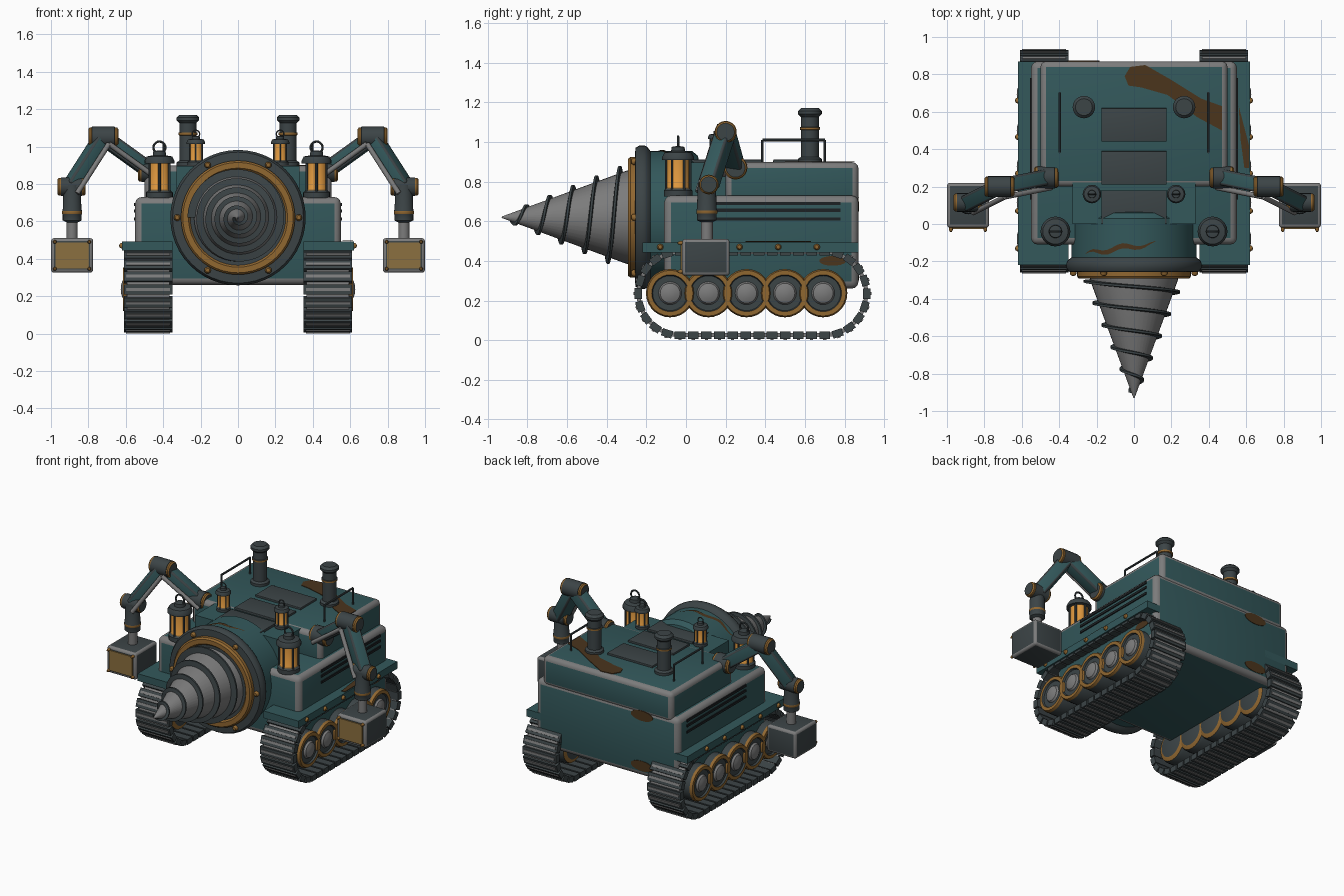
import bpy, bmesh
from math import sin, cos, pi, radians
from mathutils import Vector, Matrix

if "Cube" in bpy.data.objects:
    bpy.data.objects.remove(bpy.data.objects["Cube"])


def material(name, *rgb):
    m = bpy.data.materials.new(name)
    m.use_nodes = True
    m.diffuse_color = (*rgb, 1)
    m.node_tree.nodes["Principled BSDF"].inputs["Base Color"].default_value = (*rgb, 1)
    return m


TEAL = material("teal paint", .033, .098, .105)
SLATE = material("dark slate metal", .045, .058, .062)
GREY = material("worn grey metal", .2, .2, .2)
BRASS = material("brass", .28, .135, .03)
AMBER = material("amber glass", .75, .32, .05)
RUST = material("rust", .07, .035, .012)
TAN = material("tan plate", .26, .16, .05)
BLACK = material("dark slot", .012, .015, .017)


def finish(name, bm, mats, matrix=Matrix()):
    bmesh.ops.transform(bm, matrix=matrix, verts=bm.verts)
    bmesh.ops.recalc_face_normals(bm, faces=bm.faces)
    me = bpy.data.meshes.new(name)
    bm.to_mesh(me)
    bm.free()
    for m in mats:
        me.materials.append(m)
    me.shade_smooth()
    me.set_sharp_from_angle(angle=radians(35))
    ob = bpy.data.objects.new(name, me)
    bpy.context.scene.collection.objects.link(ob)
    return ob


def aim(loc, direction):
    return Matrix.Translation(loc) @ Vector(direction).to_track_quat('Z', 'Y').to_matrix().to_4x4()


def box(name, loc, size, mat, bevel=0, edge=None, matrix=None):
    bm = bmesh.new()
    bmesh.ops.create_cube(bm, size=1)
    bmesh.ops.scale(bm, vec=size, verts=bm.verts)
    if bevel:
        bmesh.ops.bevel(bm, geom=bm.edges[:], offset=bevel, segments=3, profile=.5,
                        affect='EDGES', material=1)
    return finish(name, bm, [mat, edge or mat], matrix or Matrix.Translation(loc))


def lathe(name, profile, loc, direction, sides=24):
    """Profile rows are (radius, height, material of the band up to the next row)."""
    bm = bmesh.new()
    mats = list(dict.fromkeys(p[2] for p in profile))
    rings = []
    for r, h, _ in profile:
        if r == 0:
            rings.append([bm.verts.new((0, 0, h))] * sides)
        else:
            rings.append([bm.verts.new((r * cos(2 * pi * i / sides), r * sin(2 * pi * i / sides), h))
                          for i in range(sides)])
    for a, b, row in zip(rings, rings[1:], profile):
        for i in range(sides):
            j = (i + 1) % sides
            f = bm.faces.new(list(dict.fromkeys((a[i], a[j], b[j], b[i]))))
            f.material_index = mats.index(row[2])
    return finish(name, bm, mats, aim(loc, direction))


def rod(name, a, b, radius, mat, sides=12):
    a, b = Vector(a), Vector(b)
    length = (b - a).length
    return lathe(name, [(0, 0, mat), (radius, 0, mat), (radius, length, mat), (0, length, mat)],
                 a, b - a, sides)


def beam(name, a, b, width, depth, mat):
    a, b = Vector(a), Vector(b)
    return box(name, None, (width, depth, (b - a).length), mat, .012, SLATE, aim((a + b) / 2, b - a))


def plate(name, points, matrix, mat):
    bm = bmesh.new()
    face = bm.faces.new([bm.verts.new((x, y, 0)) for x, y in points])
    top = bmesh.ops.extrude_face_region(bm, geom=[face])["geom"]
    bmesh.ops.translate(bm, vec=(0, 0, .004), verts=[v for v in top if isinstance(v, bmesh.types.BMVert)])
    return finish(name, bm, [mat], matrix)


def ring(name, loc, direction, radius, thick, mat):
    rows = [(radius + thick * cos(2 * pi * k / 8), thick * sin(2 * pi * k / 8), mat) for k in range(9)]
    return lathe(name, rows, loc, direction, 20)


def bolt(name, loc, direction, r=.016):
    return lathe(name, [(r, -.01, BRASS), (r, .006, BRASS), (r * .6, .016, BRASS), (0, .018, BRASS)],
                 loc, direction, 10)


# Hull
box("lower_hull", (0, .38, .495), (1.1, .98, .47), TEAL, .035, GREY)
box("upper_hull", (0, .535, .795), (1.0, .67, .205), TEAL, .03, GREY)
box("centre_deck", (0, .12, .79), (.66, .24, .21), TEAL)
for i, y in enumerate((.53, .3, .09)):
    box(f"hatch_{i}", (0, y, .902), (.35, .18, .018), SLATE, .004)

# Rust marks
ellipse = [(.085 * cos(k * pi / 10), .035 * sin(k * pi / 10)) for k in range(20)]
for z in (.685, .335):
    plate("rear_rust", ellipse, aim((-.27, .869, z), (0, 1, 0)), RUST)
plate("top_rust", [(-.05, .79), (-.02, .84), (.06, .85), (.2, .77), (.36, .67), (.47, .63), (.47, .5),
                   (.34, .57), (.18, .69), (.04, .73), (-.03, .74)], Matrix.Translation((0, 0, .8975)), RUST)
plate("fender_rust", [(.56, .63), (.615, .42), (.615, .3), (.59, .3), (.57, .45)],
      Matrix.Translation((0, 0, .495)), RUST)
plate("side_rust", [(y * .8, z * .7) for y, z in ellipse], aim((.549, .74, .4), (1, 0, 0)), RUST)

# Drill housing, collar and bit
HUB = Vector((0, 0, .62))
FWD = (0, -1, 0)
lathe("drill_drum", [(0, -.12, TEAL), (.31, -.06, TEAL), (.335, -.03, TEAL), (.335, .21, TEAL), (0, .21, TEAL)],
      HUB, FWD, 48)
lathe("drill_collar", [(.335, .18, SLATE), (.355, .195, SLATE), (.362, .21, SLATE), (.362, .235, SLATE),
                       (.35, .255, SLATE), (.27, .26, SLATE)], HUB, FWD, 48)
lathe("drill_brass_ring", [(.305, .25, BRASS), (.305, .28, BRASS), (.295, .292, BRASS), (.265, .292, BRASS),
                           (.255, .28, SLATE), (0, .275, SLATE)], HUB, FWD, 48)
for k in range(6):
    a = k * pi / 3
    bolt("collar_bolt", HUB + Vector((.325 * cos(a), -.26, .325 * sin(a))), FWD, .018)
lathe("drill_cone", [(0, .27, GREY), (.235, .27, GREY), (.235, .3, GREY), (.004, .928, GREY), (0, .93, GREY)],
      HUB, FWD, 40)

bm = bmesh.new()
steps, previous = 200, None
for i in range(steps + 1):
    t = i / steps
    y, a = -.305 - .59 * t, pi - t * 5 * 2 * pi
    r = .235 * (1 - t * .94)
    flight = r + .036 * (1 - .6 * t)
    section = [bm.verts.new((q * cos(a), y + d, .62 + q * sin(a)))
               for q, d in ((r - .01, .011), (flight, .006), (flight, -.006), (r - .01, -.011))]
    if previous:
        for k in range(4):
            m = (k + 1) % 4
            bm.faces.new((previous[k], previous[m], section[m], section[k]))
    else:
        bm.faces.new(section)
    previous = section
bm.faces.new(previous)
finish("drill_flight", bm, [SLATE])

# Rust streak wrapped on the drum
bm = bmesh.new()
rows = []
for k in range(15):
    a, y = radians(140 - 5 * k), -.16 + .004 * k + .012 * sin(k)
    w = .014 * sin(pi * (k + .5) / 15)
    rows.append([bm.verts.new((.339 * cos(a), y + d, .62 + .339 * sin(a))) for d in (-w, w)])
for p, q in zip(rows, rows[1:]):
    bm.faces.new((p[0], p[1], q[1], q[0]))
finish("drum_rust", bm, [RUST])


def track_point(d, radius=.211, y0=-.03, y1=.70, zc=.235):
    """Position and angle on the belt loop at distance d."""
    run, arc = y1 - y0, pi * radius
    if d < run:
        return y0 + d, zc - radius, 0
    if d < run + arc:
        a = (d - run) / radius
        return y1 + radius * sin(a), zc - radius * cos(a), a
    if d < 2 * run + arc:
        return y1 - (d - run - arc), zc + radius, pi
    a = (d - 2 * run - arc) / radius
    return y0 - radius * sin(a), zc + radius * cos(a), a + pi


def track(name, x):
    bm = bmesh.new()
    count, total = 42, 2 * .73 + 2 * pi * .211
    # Pad, grouser bar and joint pin: offset along belt, outward shift, size, material
    pieces = ((0, 0, (.26, .054, .038), 0), (0, -.02, (.235, .016, .008), 1), (.5, .002, (.225, .02, .02), 1))
    for i in range(count):
        for offset, out, size, index in pieces:
            y, z, a = track_point((i + offset) * total / count)
            m = Matrix.Translation((x, y, z)) @ Matrix.Rotation(a, 4, 'X') @ \
                Matrix.Translation((0, 0, out)) @ Matrix.Diagonal((*size, 1))
            new = bmesh.ops.create_cube(bm, size=1, matrix=m)["verts"]
            for f in {f for v in new for f in v.link_faces}:
                f.material_index = index
    finish(name, bm, [SLATE, GREY])


def lantern(name, x, y, z, k):
    """Round lamp with caged glass and a carrying ring; k scales it."""
    def part(suffix, rows):
        lathe(name + suffix, [(r * k, h * k, m) for r, h, m in rows], (x, y, z), (0, 0, 1), 20)
    part("_base", [(0, 0, SLATE), (.072, 0, SLATE), (.072, .03, SLATE), (.06, .04, BRASS), (.057, .045, AMBER),
                   (.057, .185, BRASS), (.062, .19, SLATE)])
    part("_cap", [(0, .18, SLATE), (.08, .185, SLATE), (.08, .2, SLATE), (.068, .222, SLATE), (.035, .228, SLATE),
                  (.033, .25, SLATE), (0, .255, SLATE)])
    for i in range(6):
        a = i * pi / 3 + pi / 6
        px, py = x + .061 * k * cos(a), y + .061 * k * sin(a)
        rod(name + "_bar", (px, py, z + .03 * k), (px, py, z + .19 * k), .007 * k, SLATE, 6)
    ring(name + "_handle", (x, y, z + .27 * k), FWD, .032 * k, .006 * k, SLATE)


def joint(name, x, y, z, s, length, r):
    """Hinge barrel along x with brass end rings."""
    h = length / 2
    lathe(name, [(0, -h, SLATE), (r * .8, -h, BRASS), (r * .95, -h + .008, BRASS), (r * .95, -h + .018, SLATE),
                 (r, -h + .019, SLATE), (r, h - .019, BRASS), (r * .95, h - .018, BRASS),
                 (r * .95, h - .008, BRASS), (r * .8, h, SLATE), (0, h, SLATE)], (x, y, z), (s, 0, 0), 20)


for s, side in ((1, "left"), (-1, "right")):
    out = (s, 0, 0)
    # Running gear
    track(f"{side}_track", s * .48)
    for i in range(5):
        y = -.08 + .193 * i
        lathe(f"{side}_wheel_{i}", [(0, -.11, SLATE), (.09, -.11, BRASS), (.115, -.1, SLATE), (.122, -.08, SLATE),
              (.122, .115, BRASS), (.115, .132, BRASS), (.093, .132, SLATE), (.088, .12, SLATE), (.058, .12, GREY),
              (.05, .133, GREY), (.028, .142, GREY), (0, .145, GREY)], (s * .482, y, .237), out, 28)
    # Fender and louvres
    box(f"{side}_fender", (s * .485, .325, .468), (.27, 1.09, .05), TEAL)
    for y in (-.13, .07, .27, .465, .66):
        bolt(f"{side}_fender_bolt", (s * .618, y, .47), out)
    for z in (.69, .655, .612):
        box(f"{side}_louvre", (s * .552, .455, z), (.009, .65, .016), BLACK)
    # Lamps
    lantern(f"{side}_front_lamp", s * .42, -.04, .725, 1)
    lantern(f"{side}_deck_lamp", s * .225, .16, .9, .62)
    # Exhaust stack
    lathe(f"{side}_exhaust", [(.06, .89, SLATE), (.06, .915, SLATE), (.045, .925, SLATE), (.045, 1.06, BRASS),
          (.051, 1.062, BRASS), (.051, 1.074, SLATE), (.045, 1.076, SLATE), (.045, 1.125, SLATE), (.06, 1.14, SLATE),
          (.06, 1.155, SLATE), (.045, 1.17, SLATE), (0, 1.17, SLATE)], (s * .268, .625, 0), (0, 0, 1))
    # Handrail
    corners = [(s * .397, y, z) for y, z in ((.385, .89), (.385, 1.01), (.7, 1.01), (.7, .89))]
    for a, b in zip(corners, corners[1:]):
        rod(f"{side}_handrail", a, b, .007, SLATE, 8)
    # Arm
    shoulder, elbow, wrist = (s * .47, .25, .87), (s * .72, .2, 1.05), (s * .89, .115, .785)
    joint(f"{side}_shoulder", *shoulder, s, .13, .06)
    joint(f"{side}_elbow", *elbow, s, .16, .056)
    joint(f"{side}_wrist", *wrist, s, .15, .05)
    beam(f"{side}_upper_arm", shoulder, elbow, .085, .085, TEAL)
    beam(f"{side}_forearm", elbow, wrist, .085, .085, TEAL)
    shift = Vector((-s * .03, -.055, -.035))
    rod(f"{side}_upper_piston", Vector(shoulder) + shift, Vector(elbow) + shift, .014, GREY)
    rod(f"{side}_lower_piston", Vector(elbow) + shift, Vector(wrist) + shift, .014, GREY)
    lathe(f"{side}_tool_sleeve", [(.045, .2, SLATE), (.05, .07, SLATE), (.053, .06, BRASS), (.053, .045, SLATE),
          (.05, .04, SLATE), (.05, .01, SLATE), (.03, 0, GREY), (.03, -.11, GREY), (0, -.11, GREY)],
          (s * .887, .105, .595), (0, 0, 1))
    box(f"{side}_tool_box", (s * .887, .1, .418), (.225, .24, .185), SLATE, .016, GREY)
    box(f"{side}_tool_plate", (s * .887, -.023, .418), (.18, .009, .14), TAN)
    for dx in (-.092, .092):
        for dz in (-.072, .072):
            bolt(f"{side}_tool_bolt", (s * .887 + dx, -.025, .418 + dz), FWD, .01)
